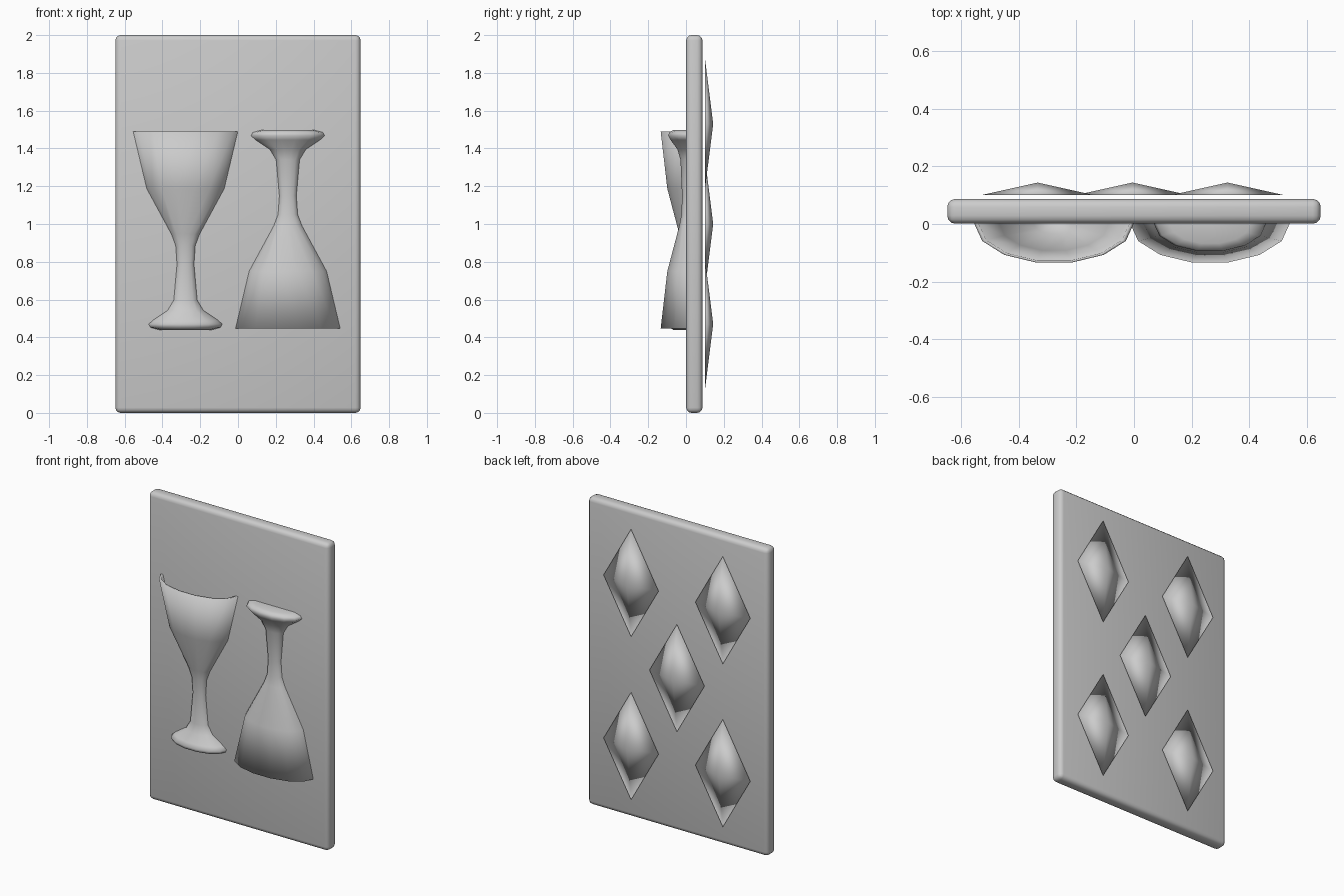
import bpy, bmesh, math

if "Cube" in bpy.data.objects:
    bpy.data.objects.remove(bpy.data.objects["Cube"])


def make(name, bm):
    bmesh.ops.recalc_face_normals(bm, faces=bm.faces)
    for f in bm.faces:
        f.smooth = True
    me = bpy.data.meshes.new(name)
    bm.to_mesh(me)
    bm.free()
    ob = bpy.data.objects.new(name, me)
    bpy.context.collection.objects.link(ob)
    return ob


# Card slab with rounded edges
bm = bmesh.new()
bmesh.ops.create_cube(bm, size=1)
for v in bm.verts:
    v.co = (v.co.x * 1.298, v.co.y * 0.086 + 0.044, v.co.z * 2 + 1)
bmesh.ops.bevel(bm, geom=bm.edges[:], offset=0.028, segments=3,
                profile=0.5, affect='EDGES')
make("card_slab", bm)

# Goblet profile (radius, height above middle): foot, stem, bowl, lip, inside
PROFILE = [(0, -.527), (.14, -.527), (.185, -.515), (.195, -.497), (.17, -.475),
           (.095, -.425), (.062, -.37), (.045, -.18), (.052, -.08), (.075, -.02),
           (.205, .22), (.277, .523), (.262, .523), (.19, .23), (.07, .02), (0, 0)]


def goblet(name, x, z, flip):
    """Half lathe, flattened against the front of the card."""
    bm = bmesh.new()
    n = 7
    rings = []
    for i in range(n + 1):
        a = math.pi + math.pi * i / n
        rings.append([bm.verts.new((x + r * math.cos(a), .5 * r * math.sin(a) + .001,
                                    z + flip * h)) for r, h in PROFILE])
    for a, b in zip(rings, rings[1:]):
        for j in range(len(PROFILE) - 1):
            bm.faces.new((a[j], b[j], b[j + 1], a[j + 1]))
    bmesh.ops.remove_doubles(bm, verts=bm.verts, dist=1e-5)
    return make(name, bm)


goblet("goblet_upright", -.278, .967, 1)
goblet("goblet_inverted", .264, .97, -1)

# Five raised diamonds on the back
for i, (x, z) in enumerate([(-.335, 1.53), (.325, 1.53), (-.005, 1.0),
                            (-.335, .47), (.325, .47)]):
    bm = bmesh.new()
    base = [bm.verts.new((x + dx, .1, z + dz))
            for dx, dz in ((.198, 0), (0, .35), (-.198, 0), (0, -.35))]
    tip = bm.verts.new((x, .144, z))
    bm.faces.new(base)
    for j in range(4):
        bm.faces.new((base[j], base[(j + 1) % 4], tip))
    make(f"diamond_{i + 1}", bm)
